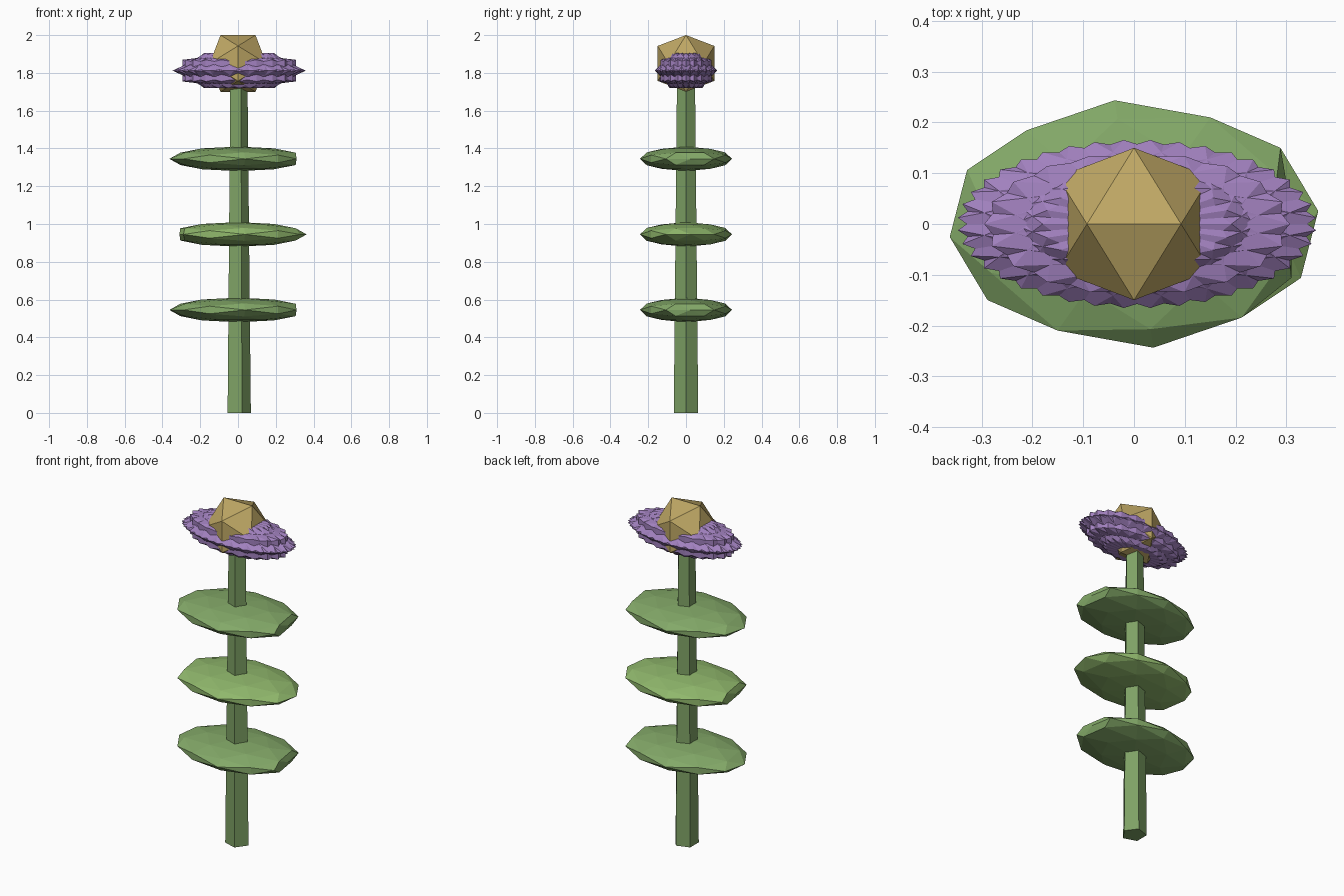
import bpy, bmesh, math
from itertools import combinations
from mathutils import Vector, Matrix

if "Cube" in bpy.data.objects:
    bpy.data.objects.remove(bpy.data.objects["Cube"])

PHI = (1 + 5 ** 0.5) / 2


def material(name, rgb):
    m = bpy.data.materials.new(name)
    m.diffuse_color = (*rgb, 1)
    m.use_nodes = True
    m.node_tree.nodes["Principled BSDF"].inputs["Base Color"].default_value = m.diffuse_color
    return m


def icosa_points():
    """Unit icosahedron corners with an edge along x at the top."""
    pts = []
    for a in (-1, 1):
        for b in (-PHI, PHI):
            pts += [Vector((a, 0, b)), Vector((0, b, a)), Vector((b, a, 0))]
    return [p.normalized() for p in pts]


def finer_points():
    """Icosahedron subdivided once: corners plus projected edge midpoints."""
    pts = icosa_points()
    mids = [(a + b).normalized() for a, b in combinations(pts, 2) if (a - b).length < 1.1]
    return pts + mids


def hull_object(name, groups, location, mat):
    """One object made of the convex hull of each point group."""
    bm = bmesh.new()
    for pts in groups:
        verts = [bm.verts.new(p) for p in pts]
        bmesh.ops.convex_hull(bm, input=verts)
    bmesh.ops.recalc_face_normals(bm, faces=bm.faces)
    mesh = bpy.data.meshes.new(name)
    bm.to_mesh(mesh)
    bm.free()
    ob = bpy.data.objects.new(name, mesh)
    ob.location = location
    mesh.materials.append(mat)
    bpy.context.collection.objects.link(ob)
    return ob


stem_green = material("stem_green", (0.21, 0.36, 0.13))
leaf_green = material("leaf_green", (0.23, 0.40, 0.14))
light_green = material("light_green", (0.28, 0.48, 0.15))
purple = material("petal_purple", (0.36, 0.22, 0.52))
gold = material("centre_gold", (0.52, 0.39, 0.13))

# Five-sided tapered stem with one edge facing +x
ring = [Vector((math.cos(k * math.tau / 5), math.sin(k * math.tau / 5), 0)) for k in range(5)]
up = Vector((0, 0, 1.78))
hull_object("stem", [[p * 0.068 for p in ring] + [p * 0.05 + up for p in ring]], (0, 0, 0), stem_green)

# Three flat leaf discs, blunt at one end, the middle one turned around
for i, z in enumerate((0.545, 0.945, 1.345)):
    turn = Matrix.Rotation(math.radians(6), 3, 'Z')
    pts = []
    for p in finer_points():
        p = turn @ p
        pts.append(Vector((min(p.x * 0.365, 0.31), p.y * 0.245, p.z * 0.065)))
    leaf = hull_object(f"leaf_{i + 1}", [pts], (0, 0, z), light_green if i == 1 else leaf_green)
    leaf.rotation_euler.z = math.pi * (i % 2)

# Spiky petal ring: icosahedra turned in steps, then flattened together
petals = []
for k in range(10):
    turn = Matrix.Rotation(k * math.pi / 10, 3, 'Z')
    petals.append([Vector((q.x * 0.354, q.y * 0.166, q.z * 0.109))
                   for q in (turn @ p for p in icosa_points())])
hull_object("petals", petals, (0.006, 0, 1.812), purple)

# Golden flower centre
hull_object("flower_centre", [[p * 0.1763 for p in icosa_points()]], (0, 0, 1.85), gold)
